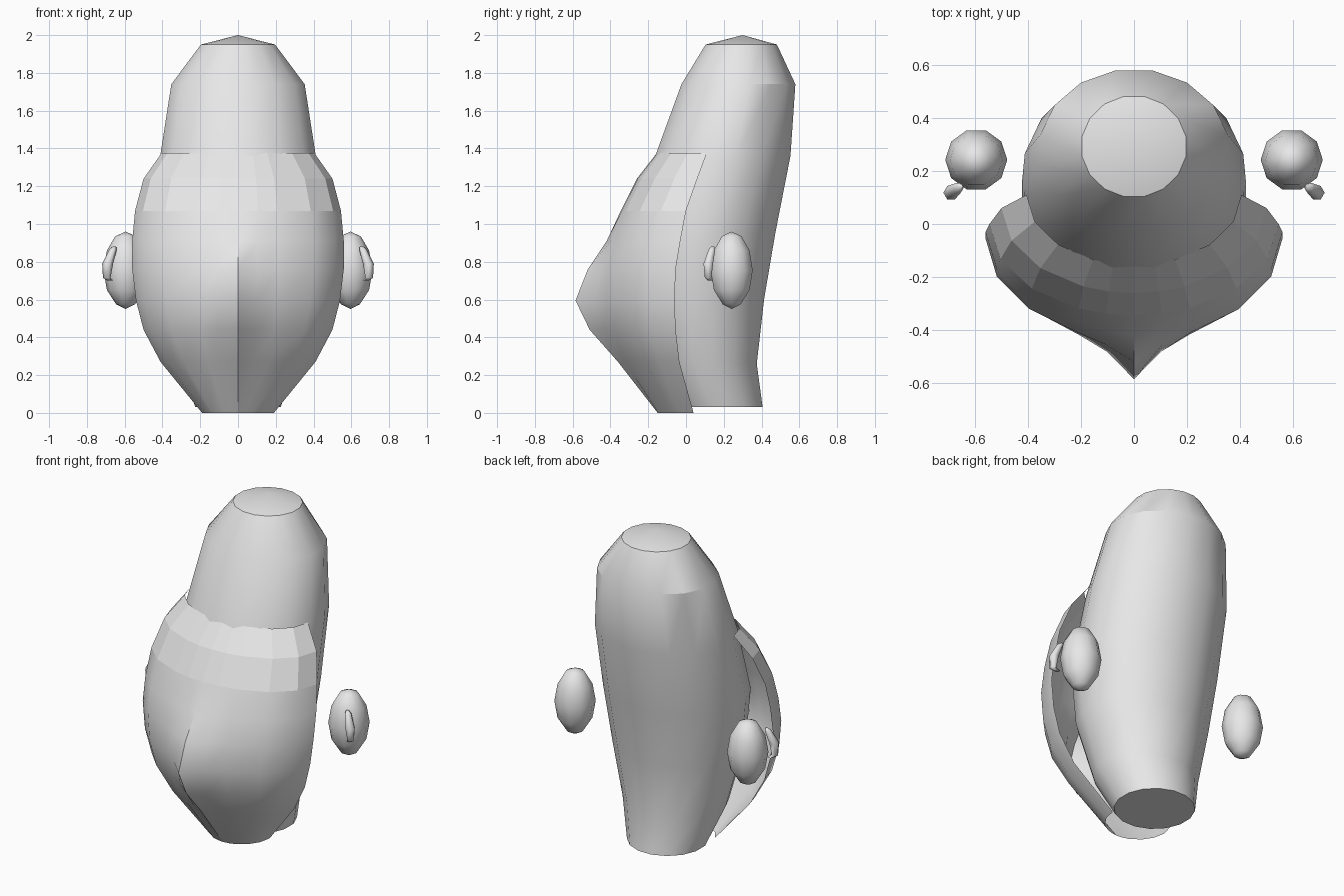
import bpy, bmesh
from math import sin, cos, pi, radians

cube = bpy.data.objects.get("Cube")
if cube:
    bpy.data.objects.remove(cube)

grey = bpy.data.materials.new("light_grey")
grey.use_nodes = True
grey.diffuse_color = (0.8, 0.8, 0.8, 1)
grey.node_tree.nodes["Principled BSDF"].inputs["Base Color"].default_value = (0.8, 0.8, 0.8, 1)


def loft(name, rings, closed=True, flat_above=None, angle=30):
    """Skin a stack of equal-length rings; coincident points are merged."""
    bm = bmesh.new()
    rows = [[bm.verts.new(p) for p in ring] for ring in rings]
    n = len(rows[0])
    for low, high in zip(rows, rows[1:]):
        for i in range(n if closed else n - 1):
            j = (i + 1) % n
            bm.faces.new((low[i], low[j], high[j], high[i]))
    if closed:
        bm.faces.new(rows[0][::-1])
        bm.faces.new(rows[-1])
    bmesh.ops.remove_doubles(bm, verts=bm.verts, dist=0.0005)
    if closed:
        bmesh.ops.recalc_face_normals(bm, faces=bm.faces)
    mesh = bpy.data.meshes.new(name)
    bm.to_mesh(mesh)
    bm.free()
    mesh.materials.append(grey)
    obj = bpy.data.objects.new(name, mesh)
    bpy.context.collection.objects.link(obj)
    bpy.ops.object.select_all(action='DESELECT')
    obj.select_set(True)
    bpy.context.view_layer.objects.active = obj
    bpy.ops.object.shade_smooth_by_angle(angle=radians(angle))
    if flat_above is not None:
        for face in mesh.polygons:
            if face.center.z > flat_above:
                face.use_smooth = False
    return obj


def ring(x, y, z, rx, ry, n):
    steps = [2 * pi * (i + 0.5) / n for i in range(n)]
    return [(x + rx * sin(a), y - ry * cos(a), z) for a in steps]


# Leaning body: height, front y, back y, half width
body = [(0.03, -0.05, 0.41, 0.23), (0.26, -0.18, 0.38, 0.31),
        (0.60, -0.28, 0.42, 0.39), (0.95, -0.30, 0.48, 0.43),
        (1.36, -0.17, 0.56, 0.42), (1.74, -0.03, 0.585, 0.36),
        (1.95, 0.10, 0.485, 0.20), (2.0, 0.30, 0.30, 0.0)]
loft("body", [ring(0, (f + b) / 2, z, w, (b - f) / 2, 16) for z, f, b, w in body])

# Open front shell: height, side edge y, front y, half width, keel bump
shell = [(0.0, 0.04, -0.15, 0.19, 0.0), (0.27, -0.035, -0.36, 0.41, 0.05),
         (0.44, -0.055, -0.51, 0.50, 0.11), (0.595, -0.06, -0.585, 0.54, 0.15),
         (0.76, -0.055, -0.52, 0.56, 0.09), (0.91, -0.03, -0.42, 0.56, 0.02),
         (1.07, 0.0, -0.345, 0.545, 0.0), (1.24, 0.06, -0.26, 0.50, 0.0),
         (1.375, 0.11, -0.155, 0.405, 0.0)]
half = [(0, 0), (22.5, 0), (45, 0), (67.5, 0.08), (79, 0.35)]
section = half + [(90, 1)] + [(180 - a, k) for a, k in reversed(half)]
loft("front_shell",
     [[(-w * cos(radians(a)), e - (e - f - bump) * sin(radians(a)) - k * bump, z)
       for a, k in section] for z, e, f, w, bump in shell],
     closed=False, flat_above=1.07)

# Floating hands with small thumbs
hand = [(0.55, 0), (0.575, 0.05), (0.65, 0.099), (0.755, 0.117),
        (0.86, 0.099), (0.935, 0.055), (0.96, 0)]
thumb = [(0.675, 0.13, 0.70, 0.016), (0.695, 0.117, 0.715, 0.02),
         (0.69, 0.118, 0.79, 0.029), (0.662, 0.137, 0.865, 0.02),
         (0.655, 0.142, 0.88, 0.01)]
for side, s in (("left", 1), ("right", -1)):
    loft(side + "_hand", [ring(s * 0.595, 0.242, z, r, r, 10) for z, r in hand], angle=40)
    loft(side + "_thumb", [ring(s * x, y, z, r, r, 6) for x, y, z, r in thumb], angle=62)
